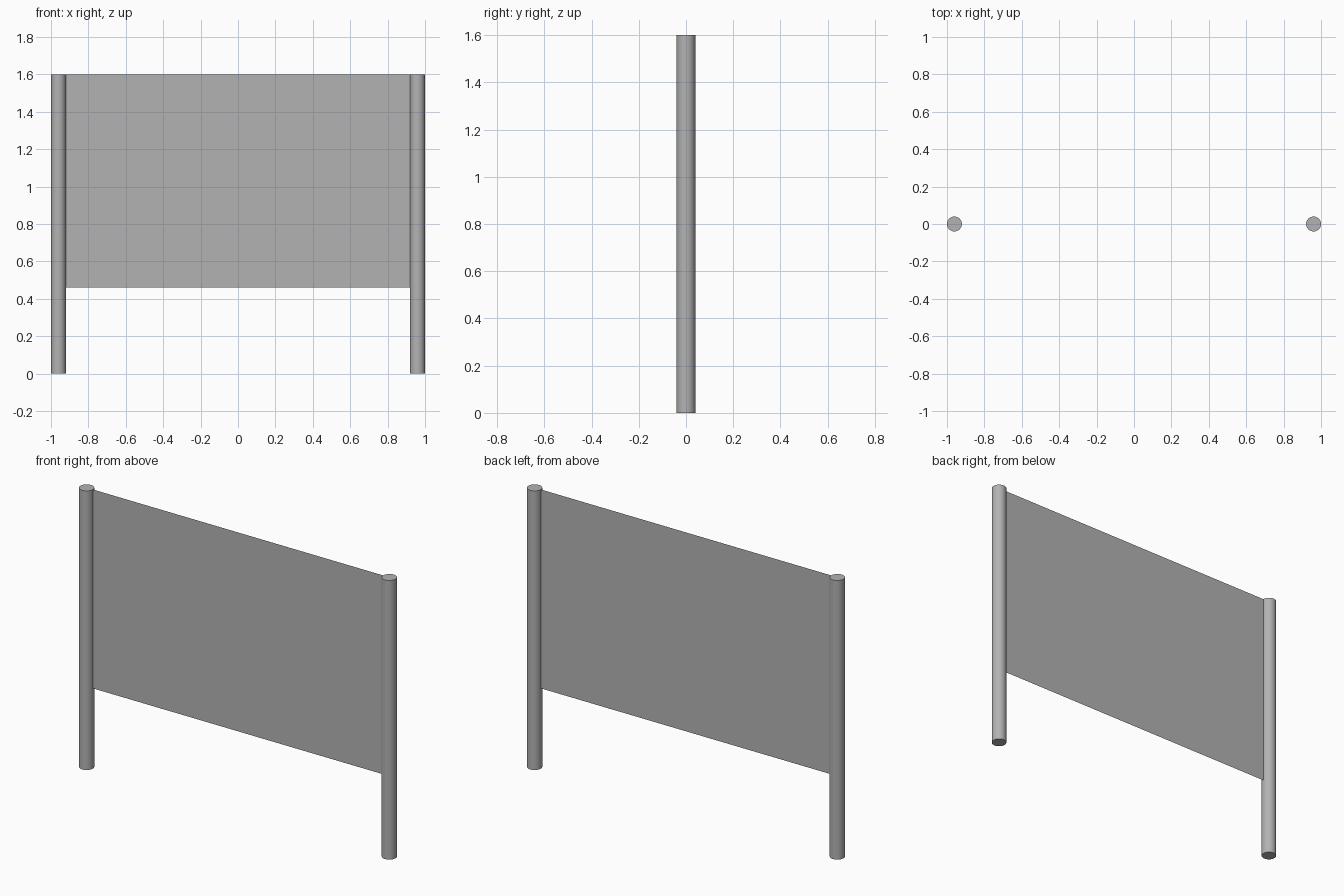
import bpy
import math

cube = bpy.data.objects.get("Cube")
if cube:
    bpy.data.objects.remove(cube, do_unlink=True)

HEIGHT = 1.6
RADIUS = 0.04
POST_X = 0.96
PANEL_BOTTOM = 0.46

# Single plain grey
grey = bpy.data.materials.new("plain_grey")
grey.use_nodes = True
colour = (0.45, 0.45, 0.45, 1)
grey.diffuse_color = colour
grey.node_tree.nodes["Principled BSDF"].inputs["Base Color"].default_value = colour


def finish(name):
    obj = bpy.context.object
    obj.name = obj.data.name = name
    obj.data.materials.append(grey)
    return obj


# Round posts with flat caps
for name, side in (("left_post", 1), ("right_post", -1)):
    bpy.ops.mesh.primitive_cylinder_add(
        vertices=32, radius=RADIUS, depth=HEIGHT,
        location=(side * POST_X, 0, HEIGHT / 2))
    finish(name)
    bpy.ops.object.shade_smooth_by_angle(angle=math.radians(40))

# Thin upright sheet stretched between the posts
bpy.ops.mesh.primitive_plane_add(
    size=1, location=(0, 0, (HEIGHT + PANEL_BOTTOM) / 2),
    rotation=(math.pi / 2, 0, 0))
panel = finish("panel")
panel.scale = (2 * (POST_X - RADIUS) + 0.01, HEIGHT - PANEL_BOTTOM, 1)
bpy.ops.object.transform_apply(location=False, rotation=True, scale=True)
